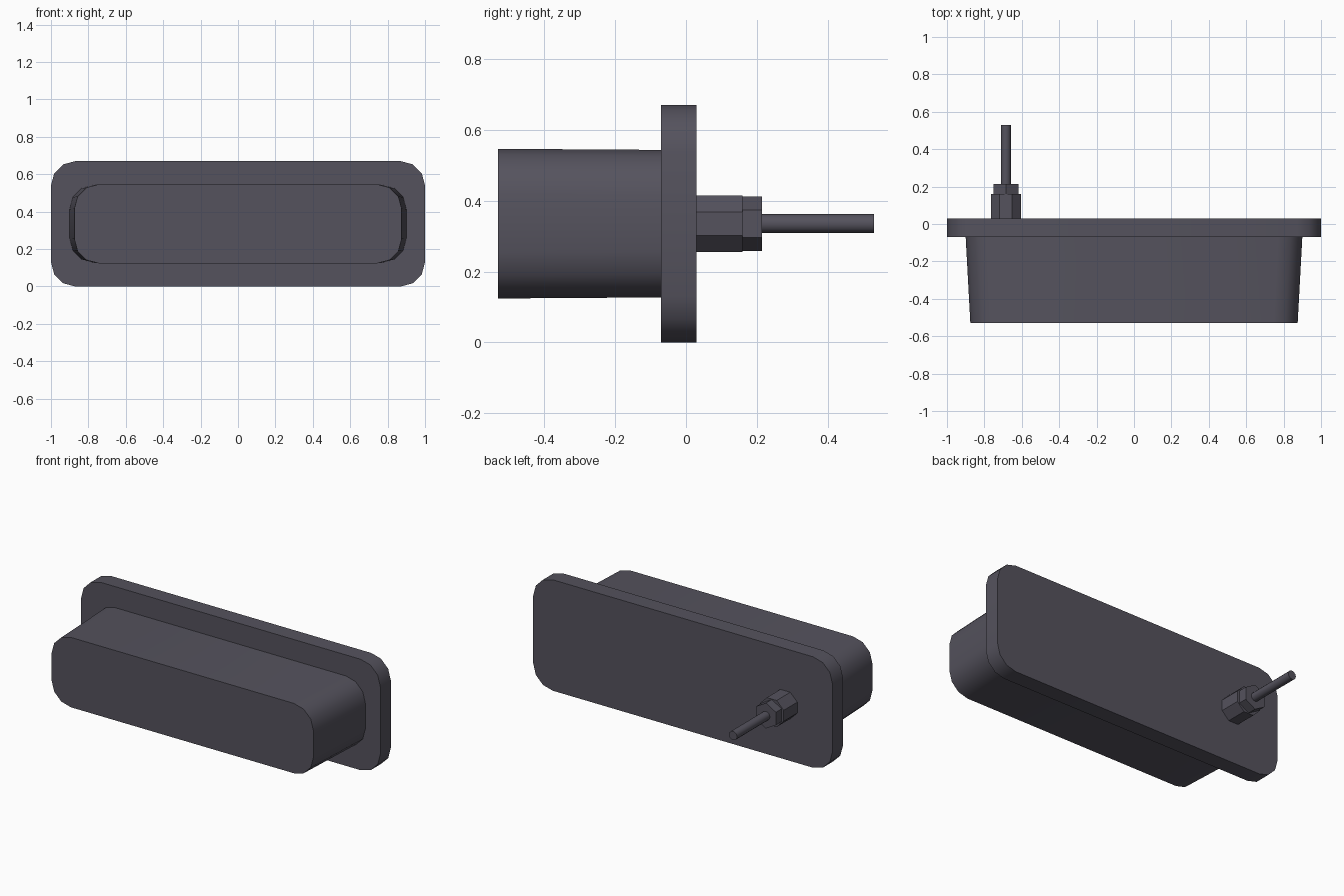
import bpy, bmesh, math

if "Cube" in bpy.data.objects:
    bpy.data.objects.remove(bpy.data.objects["Cube"])

mat = bpy.data.materials.new("dark_plastic")
mat.diffuse_color = (0.09, 0.085, 0.11, 1)
mat.use_nodes = True
mat.node_tree.nodes["Principled BSDF"].inputs["Base Color"].default_value = mat.diffuse_color


def rounded_rect(hw, hh, r, seg=3):
    """Outline of a rounded rectangle centred on the origin."""
    pts = []
    for i, (sx, sz) in enumerate([(1, 1), (-1, 1), (-1, -1), (1, -1)]):
        for k in range(seg + 1):
            a = math.radians(90 * (i + k / seg))
            pts.append((sx * (hw - r) + r * math.cos(a),
                        sz * (hh - r) + r * math.sin(a)))
    return pts


def polygon(n, r, start=0):
    return [(r * math.cos(start + math.tau * i / n),
             r * math.sin(start + math.tau * i / n)) for i in range(n)]


def loft(name, sections, cx, cz, smooth=0):
    """Closed solid through (y, outline) sections along y."""
    bm = bmesh.new()
    rings = [[bm.verts.new((cx + x, y, cz + z)) for x, z in pts]
             for y, pts in sections]
    n = len(rings[0])
    for a, b in zip(rings, rings[1:]):
        for i in range(n):
            j = (i + 1) % n
            bm.faces.new((a[i], a[j], b[j], b[i]))
    bm.faces.new(rings[0])
    bm.faces.new(rings[-1])
    bmesh.ops.recalc_face_normals(bm, faces=bm.faces[:])
    me = bpy.data.meshes.new(name)
    bm.to_mesh(me)
    bm.free()
    me.materials.append(mat)
    ob = bpy.data.objects.new(name, me)
    bpy.context.collection.objects.link(ob)
    if smooth:
        bpy.ops.object.select_all(action='DESELECT')
        ob.select_set(True)
        bpy.context.view_layer.objects.active = ob
        bpy.ops.object.shade_smooth_by_angle(angle=math.radians(smooth))
    return ob


# Mounting flange
flange = rounded_rect(1.0, 0.335, 0.13)
loft("flange", [(-0.07, flange), (0.03, flange)], 0, 0.335, 40)

# Housing, tapering slightly towards the front
loft("housing", [(-0.53, rounded_rect(0.875, 0.211, 0.13)),
                 (-0.07, rounded_rect(0.90, 0.208, 0.13))], 0, 0.335, 40)

# Cable gland, nut and cable on the back
GX, GZ = -0.685, 0.335
base = polygon(8, 0.08 / math.cos(math.pi / 8), math.pi / 8)
loft("gland_base", [(0.03, base), (0.16, base)], GX, GZ)
nut = polygon(6, 0.077, math.pi / 2)
loft("gland_nut", [(0.16, nut), (0.215, nut)], GX, GZ)
cable = polygon(12, 0.027)
loft("cable", [(0.215, cable), (0.53, cable)], GX, GZ, 40)
